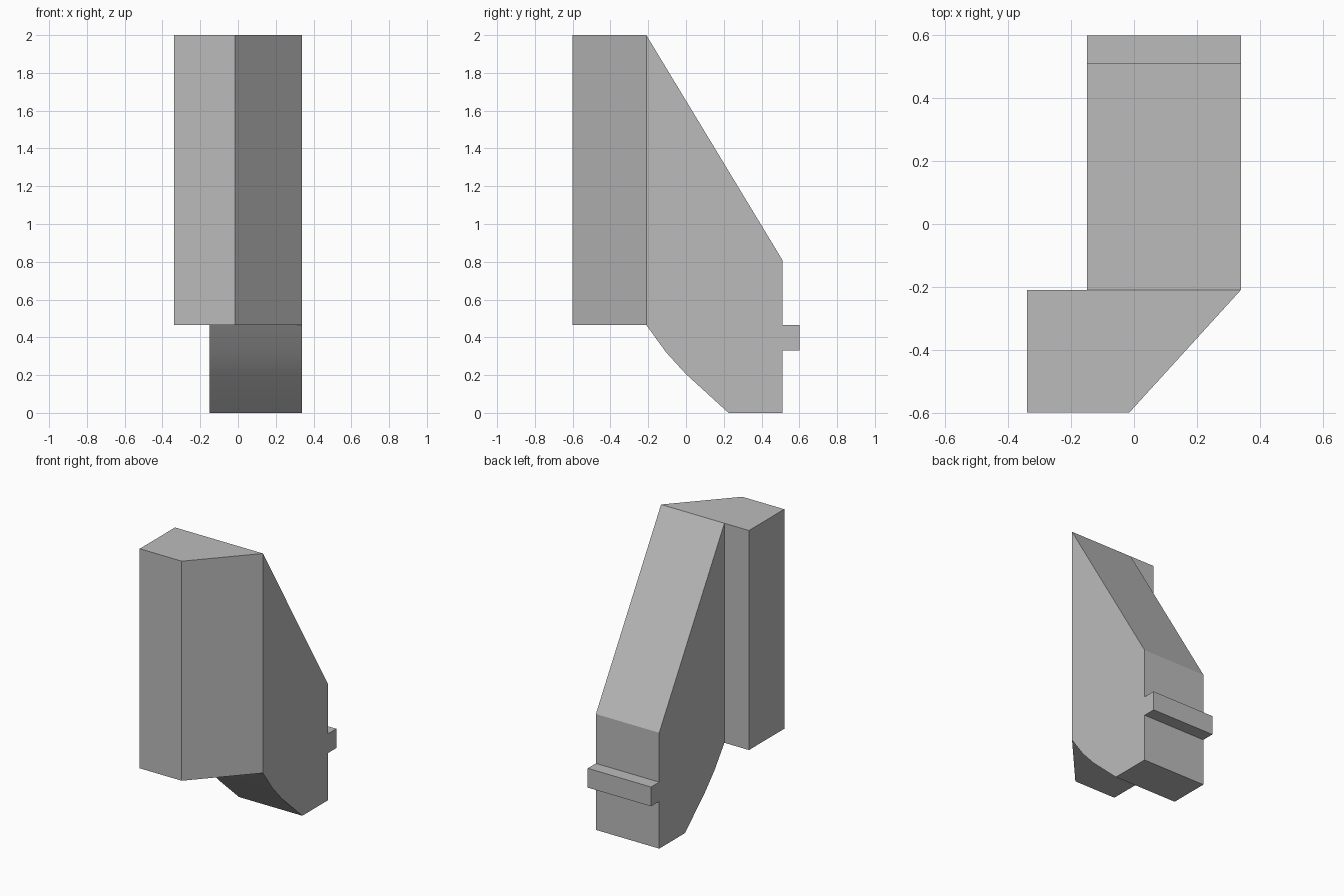
import bpy
import bmesh
import math
from mathutils import Vector

cube = bpy.data.objects.get("Cube")
if cube:
    bpy.data.objects.remove(cube, do_unlink=True)

# One plain grey for the whole model
grey = bpy.data.materials.new("plain_grey")
grey.use_nodes = True
grey.diffuse_color = (0.5, 0.5, 0.5, 1)
grey.node_tree.nodes["Principled BSDF"].inputs["Base Color"].default_value = grey.diffuse_color


def extrude_profile(name, points, offset):
    """Make a solid by extruding a flat outline along an offset."""
    bm = bmesh.new()
    face = bm.faces.new([bm.verts.new(p) for p in points])
    result = bmesh.ops.extrude_face_region(bm, geom=[face], use_keep_orig=True)
    moved = [g for g in result["geom"] if isinstance(g, bmesh.types.BMVert)]
    bmesh.ops.translate(bm, verts=moved, vec=Vector(offset))
    bmesh.ops.recalc_face_normals(bm, faces=bm.faces)
    mesh = bpy.data.meshes.new(name)
    bm.to_mesh(mesh)
    bm.free()
    mesh.materials.append(grey)
    obj = bpy.data.objects.new(name, mesh)
    bpy.context.collection.objects.link(obj)
    bpy.ops.object.select_all(action="DESELECT")
    obj.select_set(True)
    bpy.context.view_layer.objects.active = obj
    bpy.ops.object.shade_smooth_by_angle(angle=math.radians(25))
    return obj


LEFT, RIGHT = 0.34, -0.34
BODY_RIGHT = -0.15
FRONT, JOIN = -0.6, -0.21
TOP, BLOCK_BASE = 2.0, 0.465

# Upright block with one slanted side
block_plan = [(RIGHT, FRONT), (-0.015, FRONT), (LEFT, JOIN), (RIGHT, JOIN)]
extrude_profile("front_block", [(x, y, BLOCK_BASE) for x, y in block_plan],
                (0, 0, TOP - BLOCK_BASE))

# Sloped rear body with its curved underside and the locating rib
body_side = [
    (JOIN, TOP), (0.51, 0.81),
    (0.51, 0.465), (0.6, 0.465), (0.6, 0.33), (0.51, 0.33),
    (0.51, 0), (0.225, 0),
    (0.0, 0.205), (-0.105, 0.32), (JOIN, BLOCK_BASE),
]
extrude_profile("rear_body", [(BODY_RIGHT, y, z) for y, z in body_side],
                (LEFT - BODY_RIGHT, 0, 0))
